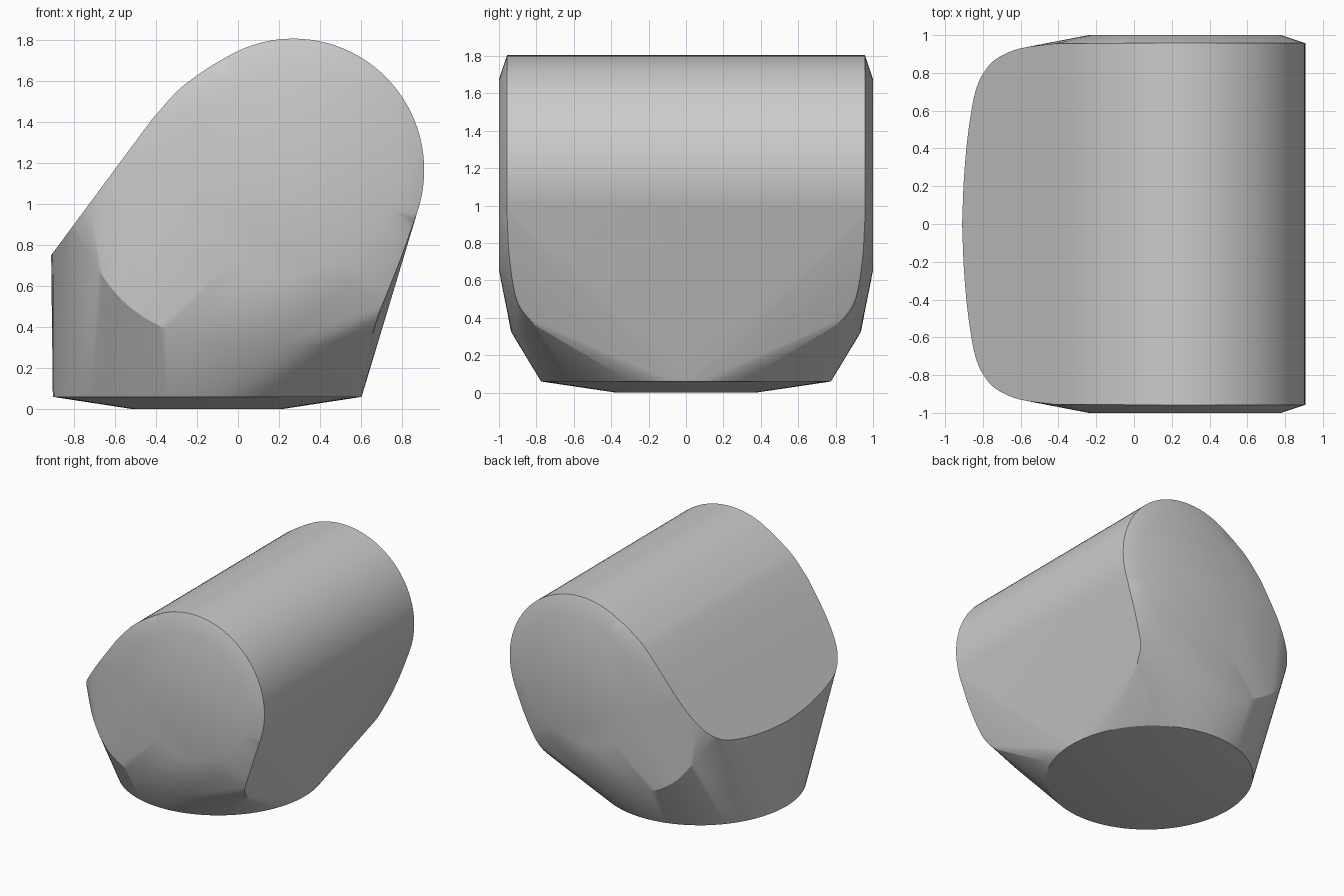
import bpy, bmesh, math
from mathutils import Vector

cube = bpy.data.objects.get("Cube")
if cube:
    bpy.data.objects.remove(cube, do_unlink=True)

grey = bpy.data.materials.new("plain grey")
grey.use_nodes = True
colour = (0.6, 0.6, 0.6, 1)
grey.diffuse_color = colour
grey.node_tree.nodes["Principled BSDF"].inputs["Base Color"].default_value = colour


def ring(n, radius_a, radius_b):
    for i in range(n):
        a = 2 * math.pi * i / n
        yield radius_a * math.cos(a), radius_b * math.sin(a)


def smooth_path(pts, steps=6):
    """Points along a smooth curve through pts."""
    p = [Vector(q) for q in pts]
    p = [p[0] * 2 - p[1]] + p + [p[-1] * 2 - p[-2]]
    out = []
    for a, b, c, d in zip(p, p[1:], p[2:], p[3:]):
        for i in range(steps):
            t = i / steps
            out.append(0.5 * (2 * b + (c - a) * t + (2 * a - 5 * b + 4 * c - d) * t * t
                              + (3 * b - a - 3 * c + d) * t ** 3))
    return out + [p[-2]]


points = []

# Round base with a slightly domed underside
points += [(x - 0.15, y, 0.06) for x, y in ring(96, 0.752, 0.775)]
points += [(x - 0.15, y, 0) for x, y in ring(64, 0.36, 0.37)]

half = []
# Rounded upper barrel and its flat end
half += [(x + 0.27, 0.957, z + 1.165) for x, z in ring(96, 0.637, 0.64)]
half += [(x + 0.27, 1.0, z + 1.165) for x, z in ring(64, 0.51, 0.51)]
shoulder = [(-0.42, 1.41), (-0.3, 1.545), (-0.2, 1.625), (-0.1, 1.69), (0, 1.742)]
half += smooth_path([(x, 0.955, z) for x, z in shoulder])


# Rim where the sloping face meets the side wall
def slope_z(x):
    return 0.75 + 1.347 * (x + 0.91)


rim = [(-0.91, 0), (-0.9, 0.25), (-0.876, 0.5), (-0.84, 0.7), (-0.79, 0.81),
       (-0.72, 0.88), (-0.6, 0.93), (-0.42, 0.955)]
half += [(x, y, slope_z(x)) for x, y, _ in smooth_path([(x, y, 0) for x, y in rim])]

# Soft lower shoulder around the flat end
half += smooth_path([(-0.79, 0.81, 0.9), (-0.68, 0.88, 0.68), (-0.53, 0.925, 0.5),
                     (-0.3, 0.94, 0.37), (0, 0.925, 0.31), (0.35, 0.88, 0.31),
                     (0.62, 0.8, 0.34), (0.69, 0.9, 0.48), (0.78, 0.942, 0.7),
                     (0.86, 0.956, 0.92)])

points += [tuple(p) for p in half]
points += [(p[0], -p[1], p[2]) for p in half]

# Wrap one solid skin around the guide curves
bm = bmesh.new()
for p in points:
    bm.verts.new(p)
bmesh.ops.remove_doubles(bm, verts=bm.verts[:], dist=0.002)
bmesh.ops.convex_hull(bm, input=bm.verts[:], use_existing_faces=False)
loose = [v for v in bm.verts if not v.link_faces]
bmesh.ops.delete(bm, geom=loose, context='VERTS')
bmesh.ops.dissolve_limit(bm, angle_limit=math.radians(0.3),
                         verts=bm.verts[:], edges=bm.edges[:])
bmesh.ops.recalc_face_normals(bm, faces=bm.faces[:])

mesh = bpy.data.meshes.new("body")
bm.to_mesh(mesh)
bm.free()
mesh.materials.append(grey)
body = bpy.data.objects.new("body", mesh)
bpy.context.collection.objects.link(body)
bpy.context.view_layer.objects.active = body
body.select_set(True)
bpy.ops.object.shade_smooth_by_angle(angle=math.radians(25))
